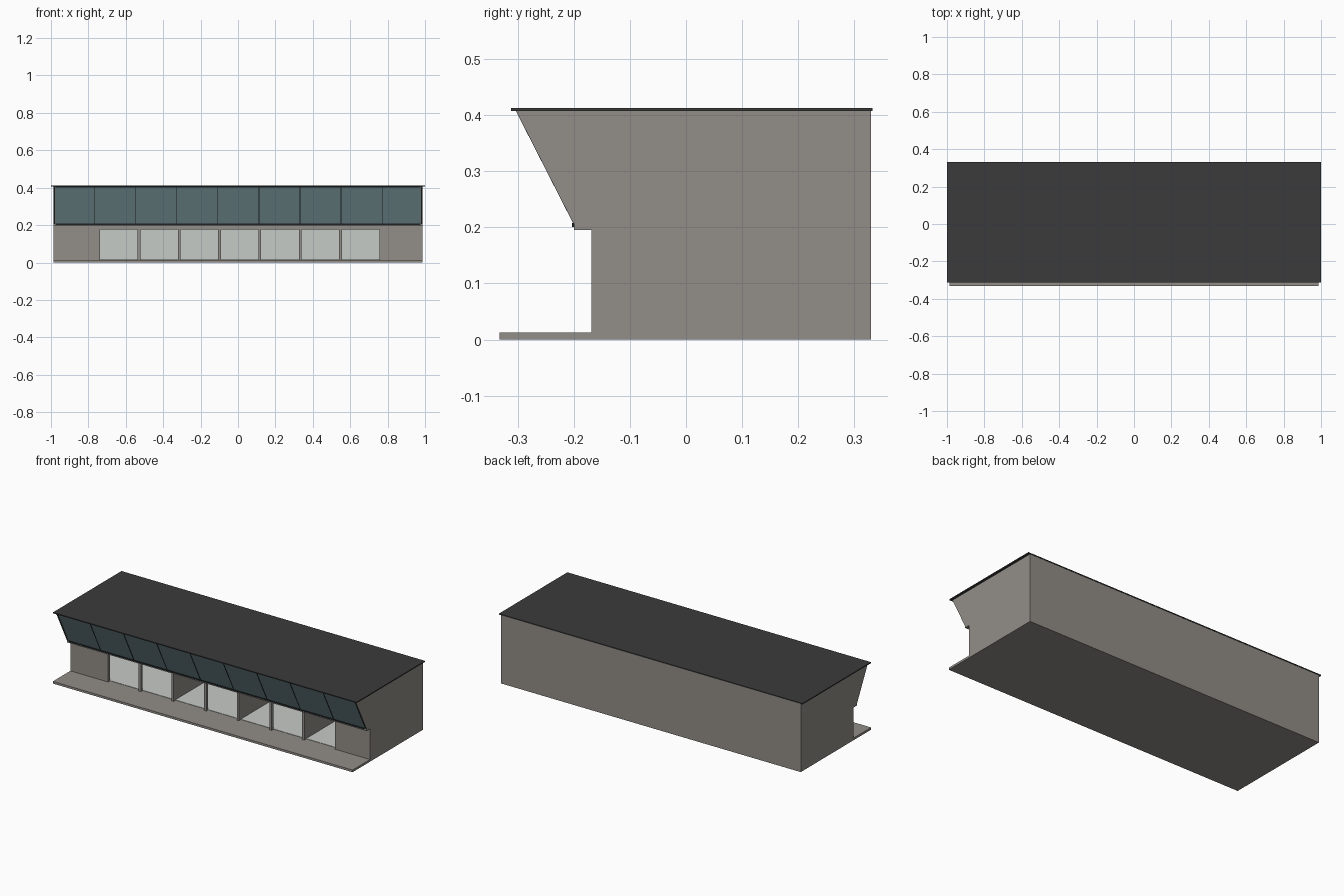
import bpy, bmesh

if "Cube" in bpy.data.objects:
    bpy.data.objects.remove(bpy.data.objects["Cube"])


def material(name, hex_colour):
    def lin(c):
        c /= 255
        return c / 12.92 if c <= 0.04045 else ((c + 0.055) / 1.055) ** 2.4
    m = bpy.data.materials.new(name)
    rgb = [lin(int(hex_colour[i:i + 2], 16)) for i in (0, 2, 4)]
    m.diffuse_color = (*rgb, 1)
    m.use_nodes = True
    m.node_tree.nodes["Principled BSDF"].inputs["Base Color"].default_value = m.diffuse_color
    return m


WALL = material("warm_grey_wall", "928d88")
ROOF = material("charcoal_roof", "3b3b3b")
LIGHT = material("pale_interior", "c6cbc6")
GLASS = material("teal_glass", "789498")
FRAME = material("black_frame", "1e2123")


def prism(name, profile, x0, x1, mat):
    """Extrude a (y, z) profile from x0 to x1."""
    bm = bmesh.new()
    a = [bm.verts.new((x0, y, z)) for y, z in profile]
    b = [bm.verts.new((x1, y, z)) for y, z in profile]
    bm.faces.new(a)
    bm.faces.new(b[::-1])
    for i in range(len(a)):
        j = (i + 1) % len(a)
        bm.faces.new((a[i], b[i], b[j], a[j]))
    bmesh.ops.recalc_face_normals(bm, faces=bm.faces)
    me = bpy.data.meshes.new(name)
    bm.to_mesh(me)
    bm.free()
    me.materials.append(mat)
    ob = bpy.data.objects.new(name, me)
    bpy.context.collection.objects.link(ob)
    return ob


def box(name, x0, x1, y0, y1, z0, z1, mat):
    return prism(name, [(y0, z0), (y1, z0), (y1, z1), (y0, z1)], x0, x1, mat)


W, T = 0.987, 0.012            # half width, wall thickness
IN = W - T                     # inner half width
BACK, FRONT = 0.33, -0.168     # back and ground floor front
FLOOR, TOP = 0.013, 0.407
LOW, HIGH = (-0.2, 0.207), (-0.302, TOP)   # sloped glazing line

# Base slab and roof
box("base_slab", -W, W, -0.332, BACK, 0, FLOOR, WALL)
box("roof", -1, 1, -0.312, 0.332, TOP, 0.413, ROOF)

# End walls with the overhanging profile, and back wall
side = [(FRONT, FLOOR), (BACK, FLOOR), (BACK, TOP), HIGH, LOW,
        (-0.2, 0.195), (FRONT, 0.195)]
for s, label in ((-1, "left"), (1, "right")):
    prism(label + "_end_wall", side, s * IN, s * W, WALL)
box("back_wall", -IN, IN, BACK - T, BACK, FLOOR, TOP, WALL)

# Upper floor slab with soffit under the overhang
box("upper_floor", -IN, IN, -0.2, BACK - T, 0.195, 0.204, WALL)

# Ground floor front: solid ends, header and piers between seven openings
START, PITCH, OPEN = -0.738, 0.2155, 0.201
END = START + 6 * PITCH + OPEN
YB = FRONT + 0.018
box("front_header", -IN, IN, FRONT, YB, 0.177, 0.195, WALL)
box("front_wall_left", -IN, START, FRONT, YB, FLOOR, 0.177, WALL)
box("front_wall_right", END, IN, FRONT, YB, FLOOR, 0.177, WALL)
for i in range(1, 7):
    x = START + i * PITCH
    box("front_pier", x - PITCH + OPEN, x, FRONT, YB, FLOOR, 0.177, WALL)

# Room partitions behind every second pier
for i in (2, 4, 6):
    x = START + i * PITCH - (PITCH - OPEN) / 2
    box("room_partition", x - 0.006, x + 0.006, YB, BACK - T, FLOOR, 0.195, WALL)

# Pale floor and back lining of the rooms
box("room_floor", -IN, IN, YB, BACK - T, FLOOR, FLOOR + 0.002, LIGHT)
box("room_back_lining", -IN, IN, BACK - T - 0.003, BACK - T, FLOOR, 0.195, LIGHT)


def slope(t, out):
    """Point along the glazing slope, pushed outward along -y."""
    return (LOW[0] + (HIGH[0] - LOW[0]) * t - out,
            LOW[1] + (HIGH[1] - LOW[1]) * t)


def sloped(name, x0, x1, t0, t1, back, out, mat):
    prism(name, [slope(t0, out), slope(t1, out), slope(t1, back),
                 slope(t0, back)], x0, x1, mat)


# Sloped glazing with edge frame and thin mullions
sloped("sloped_glass", -IN, IN, 0, 1, -0.008, -0.001, GLASS)
for s in (-1, 1):
    sloped("glazing_side_frame", s * 0.978, s * (W - 0.001), 0, 1, -0.004, 0.001, FRAME)
sloped("glazing_top_frame", -IN, IN, 0.975, 1, -0.004, 0.001, FRAME)
box("glazing_sill", -IN, IN, -0.203, -0.19, 0.201, 0.208, FRAME)
for i in range(8):
    x = -0.765 + i * 0.2193
    sloped("glazing_mullion", x - 0.0015, x + 0.0015, 0, 1, -0.004, 0.001, FRAME)
